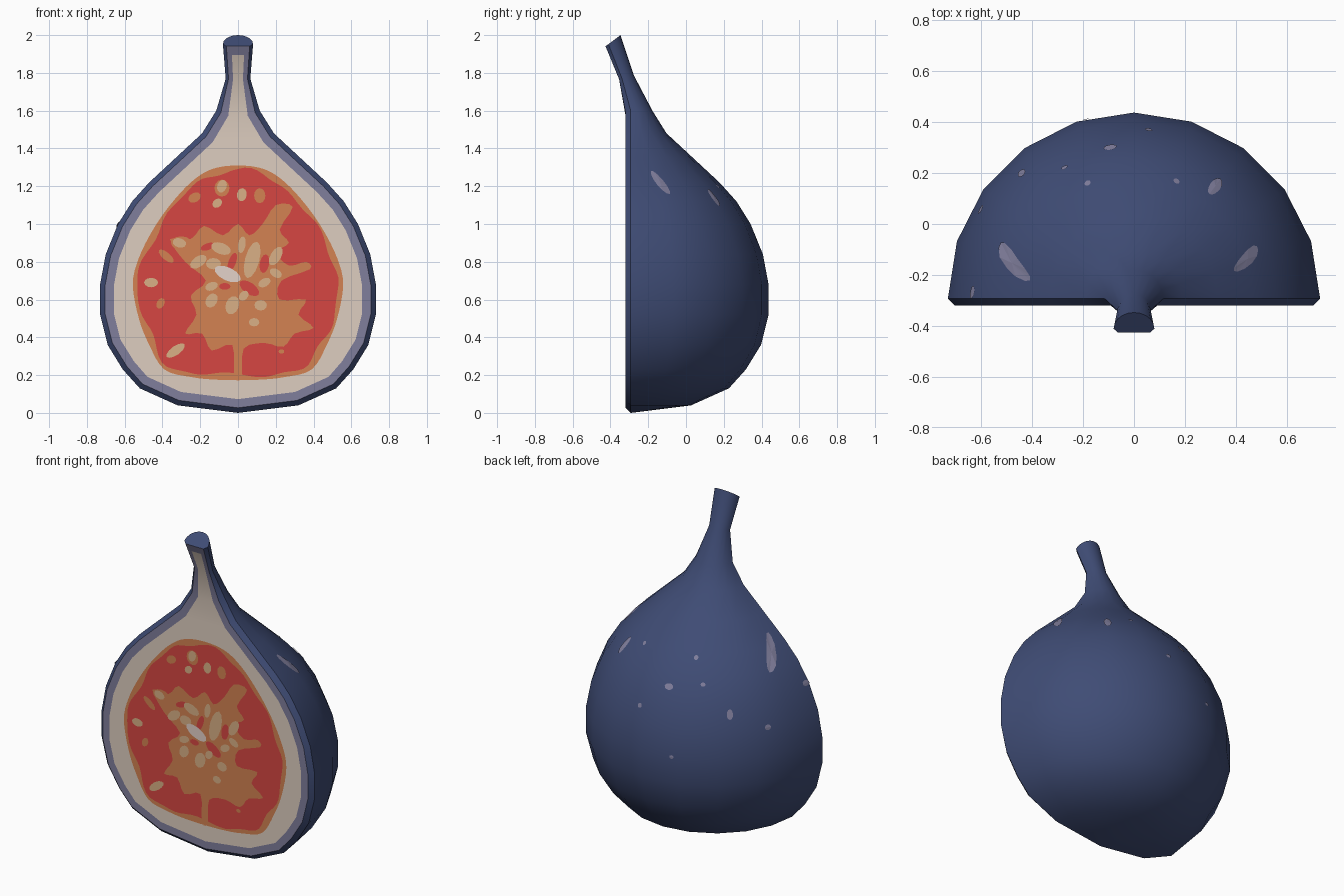
import bpy, bmesh, math
from mathutils import Vector
from mathutils.bvhtree import BVHTree

if "Cube" in bpy.data.objects:
    bpy.data.objects.remove(bpy.data.objects["Cube"])


def material(name, rgb):
    m = bpy.data.materials.new(name)
    lin = [((c / 255 + 0.055) / 1.055) ** 2.4 for c in rgb]
    m.diffuse_color = (*lin, 1)
    m.use_nodes = True
    m.node_tree.nodes["Principled BSDF"].inputs["Base Color"].default_value = m.diffuse_color
    return m


SKIN = material("navy skin", (63, 76, 117))
RIND = material("lavender rind", (128, 126, 156))
PITH = material("cream pith", (222, 206, 192))
RED = material("red pulp", (214, 70, 66))
ORANGE = material("orange pulp", (212, 130, 82))
SEED = material("tan seed", (218, 176, 134))
PALE = material("pale seed", (228, 210, 202))


def finish(bm, name, mats):
    me = bpy.data.meshes.new(name)
    bm.to_mesh(me)
    bm.free()
    for m in mats:
        me.materials.append(m)
    ob = bpy.data.objects.new(name, me)
    bpy.context.collection.objects.link(ob)
    return ob


# Half fig outline (half width, height), bottom to stem tip
PROFILE = [(0, 0), (.32, .04), (.52, .13), (.61, .23), (.69, .36), (.73, .52),
           (.73, .68), (.70, .84), (.635, 1.0), (.56, 1.12), (.47, 1.22),
           (.33, 1.35), (.19, 1.48), (.115, 1.6), (.065, 1.77), (.08, 1.952)]
TILT = {14: math.radians(15), 15: math.radians(37)}
N = len(PROFILE)


def front_y(z):
    """Cut plane, leaning forward along the stem."""
    if z < 1.6:
        return -.32
    if z < 1.77:
        return -.32 - .035 * (z - 1.6) / .17
    return -.355 - .075 * (z - 1.77) / .18


def contour(d, frac, drop):
    """Profile moved inwards by d, less in the thin stem."""
    out = []
    for i, (r, z) in enumerate(PROFILE):
        a = Vector(PROFILE[i - 1]) if i else Vector((-.32, .04))
        b = Vector(PROFILE[min(i + 1, N - 1)])
        t = (b - a).normalized()
        k = min(d, frac * r) if z > 1 else d
        out.append((max(r - t.y * k, 0), z + t.x * k - (drop if i == N - 1 else 0)))
    return out


# Body: half-round skin, bevelled rim, rind band and pith
bm = bmesh.new()


def pair(c):
    return [[bm.verts.new((s * r, front_y(z), z)) for r, z in c] for s in (1, -1)]


rim = pair(contour(.027, .23, .012))
inner = pair(contour(.073, .6, .06))
rings = []
for i, (r, z) in enumerate(PROFILE):
    t = TILT.get(i, 0)
    y0 = front_y(z) + min(.027, .25 * r if z > 1 else 1)
    arc = []
    for k in range(11):
        a = math.pi * k / 10
        depth = r * math.sin(a)
        arc.append(bm.verts.new((r * math.cos(a), y0 + depth * math.cos(t),
                                 z + depth * math.sin(t))))
    rings.append([rim[0][i]] + arc + [rim[1][i]])
for lo, hi in zip(rings, rings[1:]):
    for k in range(12):
        bm.faces.new((lo[k], lo[k + 1], hi[k + 1], hi[k]))
bm.faces.new(rings[-1])
for i in range(N - 1):
    for s in (0, 1):
        bm.faces.new((rim[s][i], rim[s][i + 1], inner[s][i + 1], inner[s][i])).material_index = 1
    bm.faces.new((inner[0][i], inner[0][i + 1], inner[1][i + 1], inner[1][i])).material_index = 2
bm.faces.new((rim[0][-1], rim[1][-1], inner[1][-1], inner[0][-1])).material_index = 1
bmesh.ops.remove_doubles(bm, verts=bm.verts, dist=1e-4)
bmesh.ops.recalc_face_normals(bm, faces=bm.faces)
tree = BVHTree.FromBMesh(bm)
body = finish(bm, "fig_half", [SKIN, RIND, PITH])
bpy.context.view_layer.objects.active = body
body.select_set(True)
bpy.ops.object.shade_smooth_by_angle(angle=math.radians(35))


def smooth_loop(pts, steps=4):
    """Closed rounded curve through points."""
    p = [Vector(q) for q in pts]
    out = []
    for i in range(len(p)):
        a, b, c, d = (p[(i + j) % len(p)] for j in (-1, 0, 1, 2))
        for s in range(steps):
            t = s / steps
            out.append(b + .5 * t * ((c - a) + t * (2 * a - 5 * b + 4 * c - d
                                     + t * (3 * (b - c) + d - a))))
    return out


def ellipse(x, z, a, b, deg, n=12):
    c, s = math.cos(math.radians(deg)), math.sin(math.radians(deg))
    pts = []
    for k in range(n):
        u, v = a * math.cos(k * math.tau / n), b * math.sin(k * math.tau / n)
        pts.append((x + u * c - v * s, z + u * s + v * c))
    return pts


def plates(name, loops, lift, mat):
    """Paper-thin shapes lying on the cut face."""
    b = bmesh.new()
    for loop in loops:
        f = b.faces.new([b.verts.new((x, -.32 - lift, z)) for x, z in loop])
        f.normal_update()
        if f.normal.y > 0:
            f.normal_flip()
    bmesh.ops.triangulate(b, faces=b.faces)
    finish(b, name, [mat])


# Pulp: orange rim, red flesh with a wavy edge, orange heart
half = [(.14, 1.29), (.25, 1.22), (.36, 1.1), (.45, .97), (.525, .82), (.557, .68),
        (.525, .5), (.47, .36), (.39, .23), (.25, .19), (.1, .175)]
edge = smooth_loop([(0, 1.31)] + half + [(-x, z) for x, z in reversed(half)])
plates("pulp_rim", [edge], .002, ORANGE)
red = []
for k, p in enumerate(edge):
    w = .955 + .014 * math.sin(k * .9) + .016 * math.sin(k * .47 + 1)
    red.append((p.x * w, .72 + (p.y - .72) * w))
plates("red_flesh", [red], .0035, RED)
heart = [(-.02, .19), (-.03, .36), (-.14, .33), (-.19, .42), (-.28, .42), (-.22, .52),
         (-.25, .62), (-.17, .70), (-.28, .80), (-.36, .92), (-.25, .92), (-.18, .99),
         (-.08, .94), (0, 1.0), (.06, .94), (.13, 1.0), (.2, 1.1), (.29, 1.09),
         (.22, .97), (.27, .9), (.2, .85), (.27, .78), (.36, .8), (.38, .76),
         (.23, .70), (.22, .6), (.36, .6), (.32, .52), (.4, .45), (.3, .42),
         (.24, .35), (.14, .37), (.03, .34), (.02, .19)]
plates("orange_heart", [smooth_loop(heart, 3)], .005, ORANGE)
spots = [(.115, 1.15, .04, .03, 90), (-.085, 1.19, .045, .04, 90), (-.23, 1.14, .035, .025, 30),
         (-.38, .83, .05, .02, -40), (-.3, .9, .055, .035, 0), (-.41, .58, .03, .02, 60),
         (.23, .325, .015, .012, 0)]
plates("orange_spots", [ellipse(*s) for s in spots], .005, ORANGE)
patches = [(.06, .66, .06, .03, -35), (-.03, .8, .05, .02, 70), (.14, .79, .05, .025, 80),
           (-.16, .88, .04, .018, 20), (-.07, .67, .03, .018, 0)]
plates("red_patches", [ellipse(*s) for s in patches], .0065, RED)

# Seeds: x, z, half length, half width, turn
seeds = [(-.085, 1.2, .035, .025, 70), (.02, 1.155, .035, .026, 80), (-.11, 1.11, .028, .022, 40),
         (-.31, .9, .036, .025, -15), (-.46, .69, .037, .025, 0), (.075, .81, .1, .038, 75),
         (.2, .83, .055, .028, 60), (.2, .74, .035, .022, -30), (-.14, .595, .04, .03, 60),
         (-.03, .57, .05, .035, 70), (.12, .57, .033, .028, 0), (.085, .48, .028, .022, 0),
         (-.14, .67, .035, .022, 20), (-.09, .87, .055, .03, -20), (.02, .89, .045, .02, 80),
         (-.21, .8, .05, .028, 35), (-.13, .79, .04, .03, 0), (-.33, .33, .058, .024, 35),
         (.03, .62, .03, .022, 50), (.14, .69, .035, .022, 30)]
plates("seeds", [ellipse(*s) for s in seeds], .008, SEED)
plates("pale_seed", [ellipse(-.055, .735, .075, .035, -25)], .0095, PALE)

# Skin flecks: angle, height, half length, half width, turn
flecks = [(164, 1.19, .1, .03, 55), (19, 1.22, .07, .025, 120), (54, 1.14, .045, .02, 90),
          (99, 1.05, .022, .016, 0), (178, 1.0, .02, .015, 0), (132, .93, .028, .02, 90),
          (112, 1.2, .013, .011, 0), (150, .84, .02, .016, 0), (118, 1.08, .012, .01, 0),
          (85, .92, .016, .013, 0), (105, .68, .013, .011, 0), (70, 1.2, .013, .01, 0)]
bm = bmesh.new()
for deg, z, a, b, turn in flecks:
    r0 = .73 if z < 1 else .5
    vs = []
    for u, h in [(0, z)] + ellipse(0, z, a, b, turn):
        g = math.radians(deg) + u / r0
        d = Vector((math.cos(g), math.sin(g), 0))
        hit, n, _, _ = tree.ray_cast(Vector((0, -.29, h)) + d * 2, -d)
        if hit:
            vs.append(bm.verts.new(hit + d * .005))
    for k in range(1, len(vs)):
        bm.faces.new((vs[0], vs[k], vs[k % (len(vs) - 1) + 1]))
finish(bm, "skin_flecks", [RIND])
